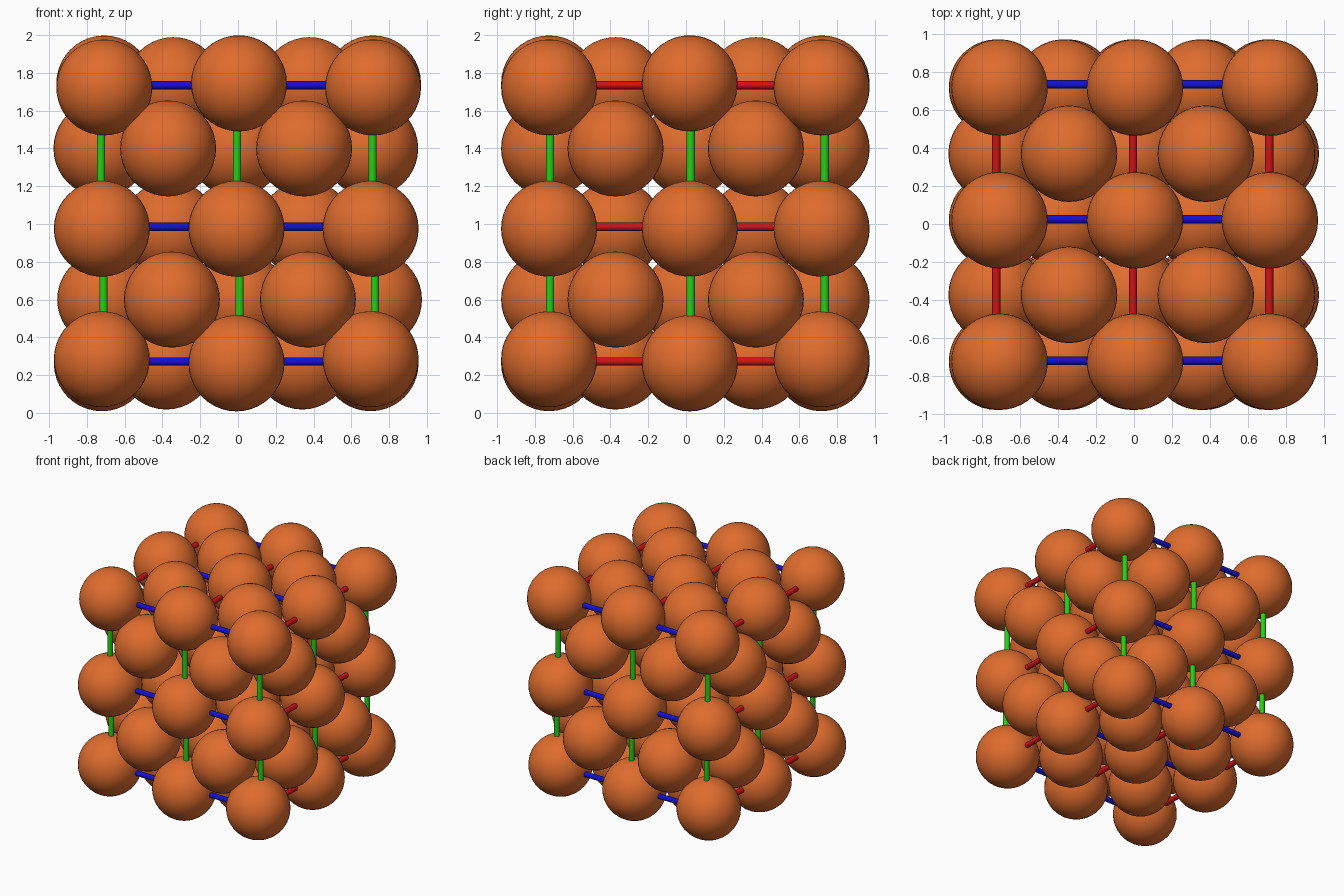
import bpy
from mathutils import Vector

if "Cube" in bpy.data.objects:
    bpy.data.objects.remove(bpy.data.objects["Cube"])

R_ATOM, R_BOND = 0.254, 0.022
X = [-0.713, -0.36, 0.0, 0.36, 0.71]
Y = [-0.725, -0.373, 0.02, 0.37, 0.718]
Z = [0.272, 0.60, 0.975, 1.40, 1.735]
SHIFT_CORNER = [-0.008, 0.0, -0.008, 0.0, 0.005]   # sideways drift per layer
SHIFT_FACE = [-0.02, 0.01, 0.0, -0.01, 0.018]


def material(name, color):
    m = bpy.data.materials.new(name)
    m.diffuse_color = (*color, 1)
    m.use_nodes = True
    m.node_tree.nodes["Principled BSDF"].inputs["Base Color"].default_value = m.diffuse_color
    return m


orange = material("orange", (0.74, 0.15, 0.027))
bond_mats = [material("blue", (0.007, 0.005, 0.62)),
             material("red", (0.62, 0.006, 0.008)),
             material("green", (0.02, 0.62, 0.007))]


def finish(name, mat):
    ob = bpy.context.object
    ob.name = name
    ob.data.materials.append(mat)
    bpy.ops.object.shade_smooth_by_angle()
    return ob


# shared meshes: one atom ball, one rod per bond direction
bpy.ops.mesh.primitive_uv_sphere_add(segments=40, ring_count=20, radius=R_ATOM)
atom = finish("atom", orange)
rods = []
for mat in bond_mats:
    bpy.ops.mesh.primitive_cylinder_add(vertices=16, radius=R_BOND, depth=1)
    rods.append(finish("bond_" + mat.name, mat))


def copy_of(src):
    ob = src.copy()
    bpy.context.collection.objects.link(ob)
    return ob


# face-centred cubic lattice, 2 x 2 x 2 cells
for i in range(5):
    for j in range(5):
        for k in range(5):
            if (i + j + k) % 2:
                continue
            corner = i % 2 == j % 2 == k % 2 == 0
            x = X[i] + (SHIFT_CORNER if corner else SHIFT_FACE)[k]
            z = Z[k]
            if k in (0, 4):
                pull = 0.012 if i in (0, 4) and j in (0, 4) else -0.01 if i == j == 2 else 0
                if i in (0, 4) and j == 2 or j in (0, 4) and i == 2:
                    pull = -0.009
                z += pull if k == 0 else -pull
            copy_of(atom).location = (x, Y[j], z)

# bonds along the cell edges
BX = [-0.725, -0.005, 0.712]
BY = [-0.72, 0.025, 0.735]
BZ = [0.272, 0.985, 1.735]
axes = [BX, BY, BZ]
for axis in range(3):
    a, b = [n for n in range(3) if n != axis]
    for p in axes[a]:
        for q in axes[b]:
            for s in range(2):
                lo, hi = Vector(), Vector()
                lo[a] = hi[a] = p
                lo[b] = hi[b] = q
                lo[axis], hi[axis] = axes[axis][s], axes[axis][s + 1]
                if axis == 2 and s == 0 and a == 0:
                    lo.x += 0.013
                    hi.x += 0.013
                rod = copy_of(rods[axis])
                rod.location = (lo + hi) / 2
                rod.rotation_euler = (hi - lo).to_track_quat('Z', 'Y').to_euler()
                rod.scale.z = (hi - lo).length

# remove the templates
for ob in [atom] + rods:
    bpy.data.objects.remove(ob)
